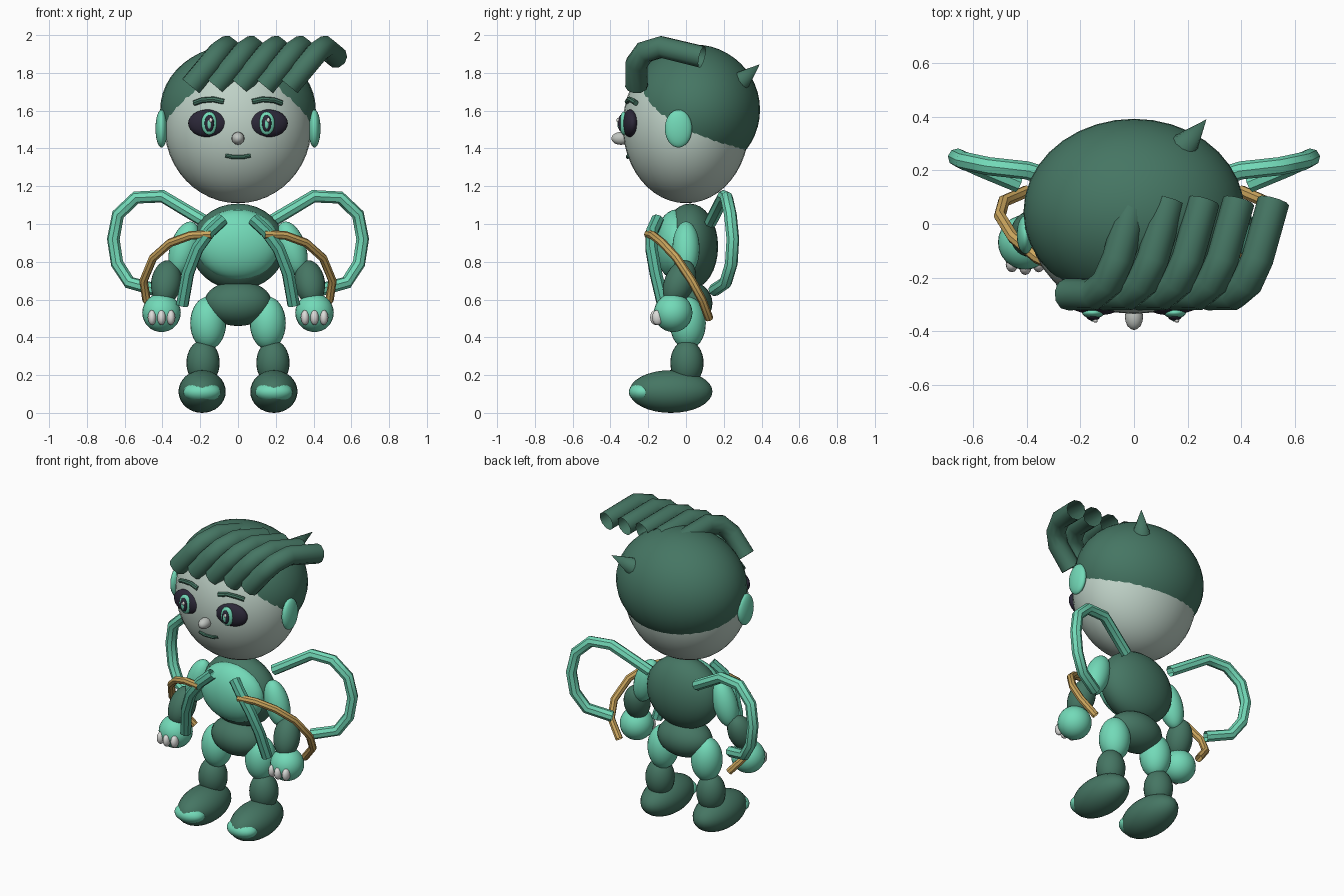
import bpy
from math import radians
from mathutils import Vector

if "Cube" in bpy.data.objects:
    bpy.data.objects.remove(bpy.data.objects["Cube"], do_unlink=True)


def material(name, rgb):
    m = bpy.data.materials.new(name)
    m.use_nodes = True
    color = (*rgb, 1)
    m.diffuse_color = color
    bsdf = next(n for n in m.node_tree.nodes if n.type == 'BSDF_PRINCIPLED')
    bsdf.inputs["Base Color"].default_value = color
    return m


GREEN = material("dark green", (.06, .18, .125))
TEAL = material("bright teal", (.17, .70, .48))
STRAP = material("medium teal", (.10, .46, .32))
SKIN = material("pale green", (.52, .64, .57))
GOLD = material("gold", (.60, .38, .11))
DARK = material("dark violet", (.025, .021, .04))
WHITE = material("light grey", (.72, .72, .70))
NOSE = material("nose grey", (.52, .55, .52))


def finish(name, mat):
    ob = bpy.context.object
    ob.name = ob.data.name = name
    ob.data.materials.clear()
    ob.data.materials.append(mat)
    bpy.ops.object.shade_smooth_by_angle(angle=radians(40))
    return ob


def ellipsoid(name, mat, loc, radii, rot=(0, 0, 0), seg=24):
    bpy.ops.mesh.primitive_uv_sphere_add(segments=seg, ring_count=seg * 2 // 3,
                                         radius=1, location=loc, rotation=rot)
    bpy.context.object.scale = radii
    return finish(name, mat)


def tube(name, mat, points, radius, res=2, caps=False):
    # Round tube swept along straight segments
    cu = bpy.data.curves.new(name, 'CURVE')
    cu.dimensions = '3D'
    cu.bevel_depth = radius
    cu.bevel_resolution = res
    cu.use_fill_caps = caps
    sp = cu.splines.new('POLY')
    sp.points.add(len(points) - 1)
    for p, co in zip(sp.points, points):
        p.co = (*co, 1)
    ob = bpy.data.objects.new(name, cu)
    bpy.context.collection.objects.link(ob)
    bpy.ops.object.select_all(action='DESELECT')
    ob.select_set(True)
    bpy.context.view_layer.objects.active = ob
    bpy.ops.object.convert(target='MESH')
    return finish(name, mat)


# Head and hair cap
ellipsoid("head", SKIN, (0, 0, 1.52), (.39, .335, .41), seg=36)
ellipsoid("hair_cap", GREEN, (0, .045, 1.605), (.412, .347, .345), seg=36)

# Swept fringe: one lock repeated across the head
lock = [(0, .085, 1.885), (-.06, -.13, 1.937), (-.10, -.22, 1.91),
        (-.15, -.262, 1.85), (-.25, -.262, 1.73)]
for i in range(5):
    tube(f"fringe_lock_{i + 1}", GREEN,
         [(x + .13 * i, y, z) for x, y, z in lock], .06, 3)

# Small tuft at the back of the hair
base, tip = Vector((.17, .27, 1.74)), Vector((.27, .39, 1.845))
axis = tip - base
bpy.ops.mesh.primitive_cone_add(vertices=10, radius1=.065, radius2=0, depth=axis.length,
                                location=(base + tip) / 2,
                                rotation=axis.to_track_quat('Z', 'Y').to_euler())
finish("hair_tuft", GREEN)

# Nose and mouth
ellipsoid("nose", NOSE, (0, -.345, 1.453), (.034, .05, .034), seg=16)
tube("mouth", GREEN, [(-.065, -.302, 1.363), (-.03, -.308, 1.355),
                      (.03, -.308, 1.355), (.065, -.302, 1.363)], .011, caps=True)

# Torso
ellipsoid("torso", GREEN, (0, .02, .88), (.25, .15, .228))
ellipsoid("belly", TEAL, (0, -.05, .89), (.222, .115, .187))
ellipsoid("pelvis", GREEN, (0, .01, .58), (.18, .13, .12))

# Paired parts
for side, s in (("left", 1), ("right", -1)):
    def ball(part, mat, loc, radii, rot=(0, 0, 0), seg=24):
        ellipsoid(f"{side}_{part}", mat, (loc[0] * s, loc[1], loc[2]), radii,
                  (rot[0], rot[1] * s, rot[2] * s), seg)

    def pipe(part, mat, pts, r, res=2, caps=False):
        tube(f"{side}_{part}", mat, [(x * s, y, z) for x, y, z in pts], r, res, caps)

    # Face
    ball("ear", TEAL, (.405, -.04, 1.505), (.032, .072, .10))
    ball("eye", DARK, (.16, -.295, 1.533), (.105, .042, .073), (0, 0, .15))
    ball("iris", TEAL, (.152, -.33, 1.533), (.042, .022, .062), seg=16)
    ball("pupil", DARK, (.152, -.343, 1.533), (.026, .018, .045), seg=16)
    ball("eye_core", TEAL, (.152, -.350, 1.53), (.014, .014, .03), seg=12)
    ellipsoid(f"{side}_eye_glint", WHITE, (.152 * s + .008, -.36, 1.55),
              (.009, .008, .012), seg=12)
    pipe("eyebrow", GREEN, [(.232, -.265, 1.64), (.19, -.287, 1.655),
                            (.13, -.30, 1.66), (.075, -.31, 1.647)], .015, caps=True)

    # Arm, hand and claws
    ball("upper_arm", TEAL, (.285, 0, .87), (.075, .072, .148), (0, -.3, 0))
    ball("forearm", GREEN, (.38, -.035, .69), (.08, .08, .125), (-.4, -.15, 0))
    ball("hand", TEAL, (.405, -.068, .53), (.102, .102, .102))
    for i in (-1, 0, 1):
        ball(f"claw_{i + 2}", WHITE, (.405 + .05 * i, -.15 - .01 * (i == 0), .505),
             (.023, .03, .04), seg=12)

    # Leg and foot
    ball("thigh", TEAL, (.158, .01, .475), (.095, .095, .14))
    ball("shin", GREEN, (.185, .005, .265), (.088, .088, .12))
    ball("foot", GREEN, (.19, -.08, .113), (.125, .22, .113))
    ball("toe_cap", TEAL, (.19, -.226, .11), (.10, .077, .055))

    # Looped wing, chest strap and golden arm loop
    pipe("wing_loop", TEAL, [(.17, .13, 1.01), (.40, .20, 1.147), (.54, .215, 1.14),
                             (.635, .235, 1.05), (.66, .248, .92), (.64, .24, .79),
                             (.575, .21, .69), (.43, .15, .65)], .034)
    pipe("chest_strap", STRAP, [(.08, -.15, 1.025), (.15, -.18, .96), (.215, -.183, .87),
                                (.265, -.16, .74), (.295, -.12, .57)], .034)
    pipe("gold_loop", GOLD, [(.14, -.20, .945), (.25, -.175, .94), (.36, -.125, .90),
                             (.45, -.05, .82), (.50, .03, .70), (.485, .085, .60),
                             (.40, .122, .50)], .023)
